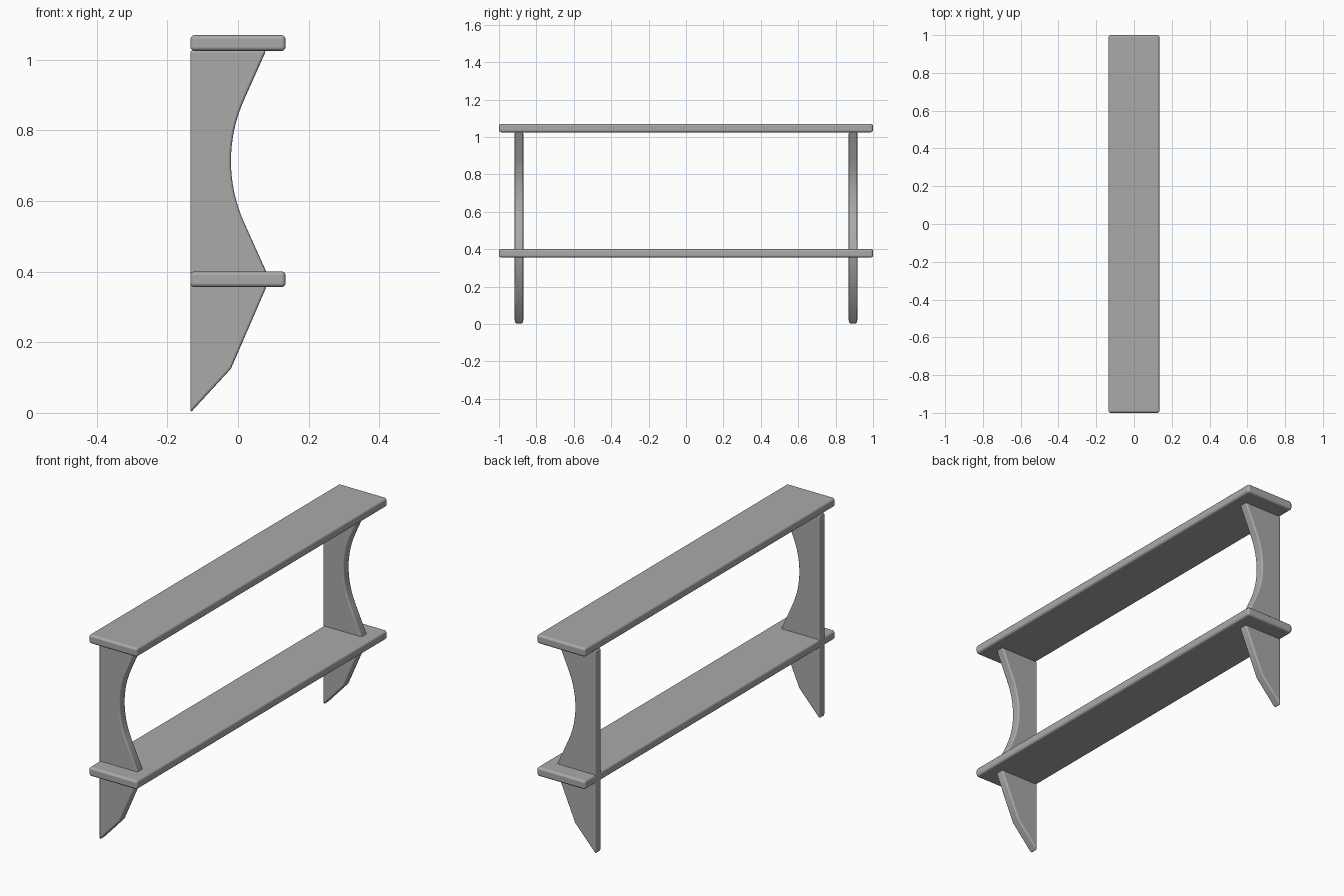
import bpy
import bmesh
import math

if "Cube" in bpy.data.objects:
    bpy.data.objects.remove(bpy.data.objects["Cube"])

# Single grey finish
grey = bpy.data.materials.new("plain grey")
grey.use_nodes = True
colour = (0.4, 0.4, 0.4, 1)
grey.diffuse_color = colour
grey.node_tree.nodes["Principled BSDF"].inputs["Base Color"].default_value = colour

BACK, FRONT = -0.135, 0.135
THICK = 0.046


def extruded(name, profile, y, depth, bevel):
    """Extrude an x-z profile along y, centred on y, with softened edges."""
    bm = bmesh.new()
    face = bm.faces.new([bm.verts.new((x, y - depth / 2, z)) for x, z in profile])
    moved = bmesh.ops.extrude_face_region(bm, geom=[face])["geom"]
    verts = [v for v in moved if isinstance(v, bmesh.types.BMVert)]
    bmesh.ops.translate(bm, vec=(0, depth, 0), verts=verts)
    bmesh.ops.recalc_face_normals(bm, faces=bm.faces)
    mesh = bpy.data.meshes.new(name)
    bm.to_mesh(mesh)
    bm.free()
    mesh.materials.append(grey)
    obj = bpy.data.objects.new(name, mesh)
    bpy.context.collection.objects.link(obj)
    mod = obj.modifiers.new("soft edges", 'BEVEL')
    mod.width = bevel
    mod.segments = 3
    mod.limit_method = 'ANGLE'
    mod.angle_limit = math.radians(25)
    mod.harden_normals = True
    mesh.shade_smooth()
    return obj


# Two long shelves
for name, low in (("top_shelf", 1.025), ("lower_shelf", 0.356)):
    high = low + 0.045
    extruded(name, [(BACK, low), (FRONT, low), (FRONT, high), (BACK, high)], 0, 2, 0.012)

# Side panel outline: pointed foot, flared shelf seats, and a scooped front edge
radius, sweep, middle = 0.424, math.atan(0.45), 0.713
scoop = []
for i in range(17):
    a = sweep * (i / 8 - 1)
    scoop.append((-0.02 + radius * (1 - math.cos(a)), middle + radius * math.sin(a)))
outline = [(BACK, 0), (-0.02, 0.125), (0.08, 0.356), (0.08, 0.40)]
outline += scoop + [(0.08, 1.027), (BACK, 1.027)]

# Matching supports near both ends
for name, y in (("right_support", -0.893), ("left_support", 0.893)):
    extruded(name, outline, y, THICK, 0.008)
